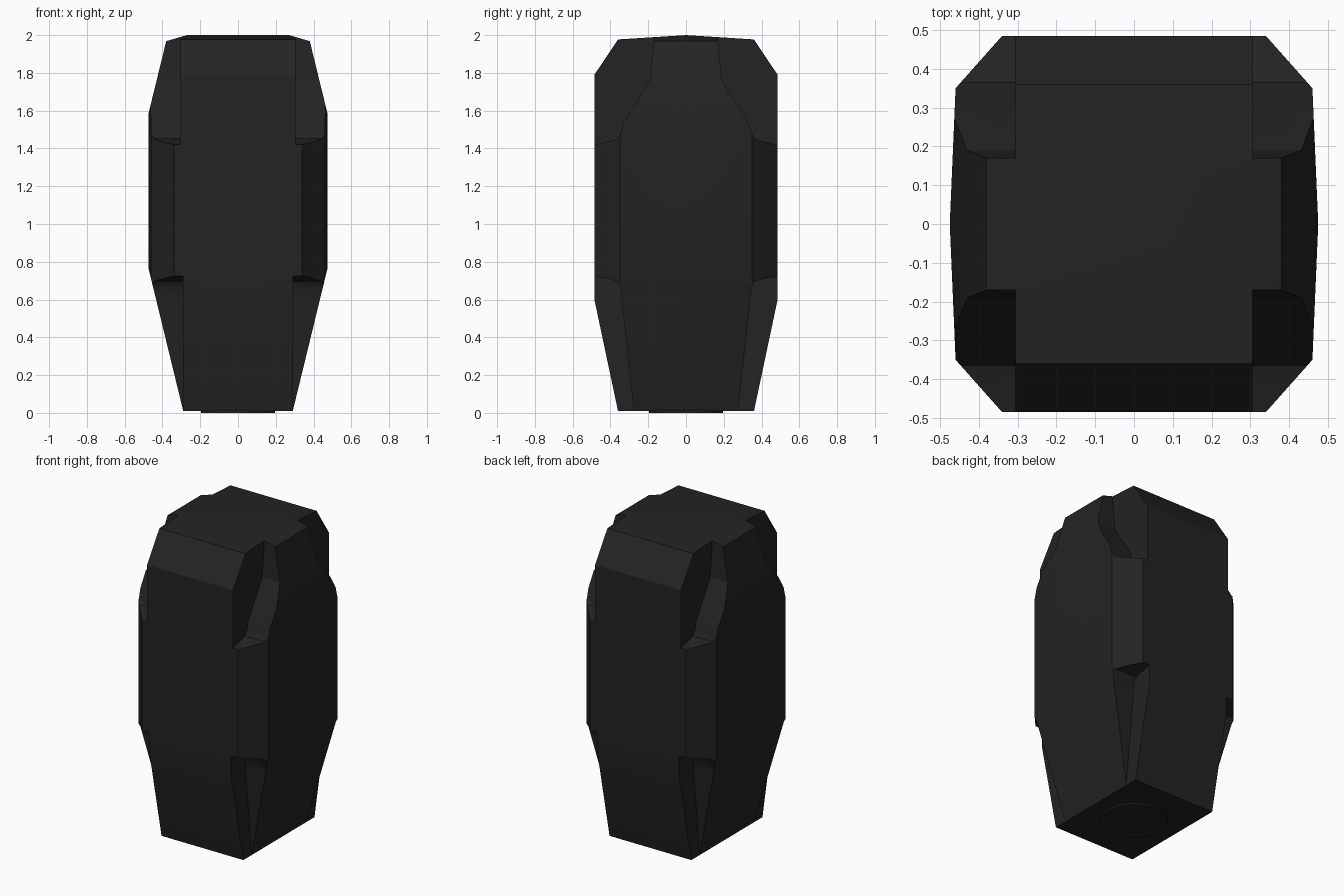
import bpy
import bmesh
from math import radians
from mathutils import Vector

cube = bpy.data.objects.get("Cube")
if cube:
    bpy.data.objects.remove(cube, do_unlink=True)

charcoal = bpy.data.materials.new("charcoal")
charcoal.use_nodes = True
colour = (0.017, 0.017, 0.017, 1)
charcoal.diffuse_color = colour
charcoal.node_tree.nodes["Principled BSDF"].inputs["Base Color"].default_value = colour


def make_object(name, bm):
    bmesh.ops.recalc_face_normals(bm, faces=bm.faces)
    mesh = bpy.data.meshes.new(name)
    bm.to_mesh(mesh)
    bm.free()
    mesh.materials.append(charcoal)
    obj = bpy.data.objects.new(name, mesh)
    bpy.context.collection.objects.link(obj)
    return obj


def prism(name, points, axis, start, end):
    """Extrude a closed profile along x, y or z."""
    bm = bmesh.new()
    verts = []
    for point in points:
        co = list(point)
        co.insert(axis, start)
        verts.append(bm.verts.new(co))
    face = bm.faces.new(verts)
    made = bmesh.ops.extrude_face_region(bm, geom=[face])["geom"]
    shift = Vector((0, 0, 0))
    shift[axis] = end - start
    bmesh.ops.translate(bm, vec=shift, verts=[v for v in made if isinstance(v, bmesh.types.BMVert)])
    return make_object(name, bm)


def mirrored(half):
    """Complete a profile from its right half, listed bottom to top."""
    return half + [(-a, b) for a, b in reversed(half) if a > 0]


def carve(obj, cutter, operation):
    mod = obj.modifiers.new("carve", "BOOLEAN")
    mod.operation = operation
    mod.solver = "EXACT"
    mod.object = cutter
    evaluated = obj.evaluated_get(bpy.context.evaluated_depsgraph_get())
    mesh = bpy.data.meshes.new_from_object(evaluated)
    obj.modifiers.clear()
    obj.data = mesh
    bpy.data.objects.remove(cutter, do_unlink=True)


# Body: the shared volume of front, side and plan outlines
front = mirrored([(0.29, 0.01), (0.475, 0.77), (0.475, 1.58), (0.38, 1.968), (0.27, 2.0)])
side = mirrored([(0.36, 0.01), (0.485, 0.6), (0.485, 1.79), (0.36, 1.977), (0, 2.0)])
plan = mirrored([(0.34, -0.485), (0.46, -0.35), (0.475, 0), (0.46, 0.35), (0.34, 0.485)])

body = prism("body", front, 1, -0.7, 0.7)
carve(body, prism("side_cutter", side, 0, -0.8, 0.8), "INTERSECT")
carve(body, prism("plan_cutter", plan, 2, -0.5, 2.5), "INTERSECT")

# Corner recesses above and below the bevelled middle
upper = [(0.17, 2.2), (0.17, 1.97), (0.19, 1.76), (0.33, 1.54), (0.347, 1.48),
         (0.365, 1.452), (0.4, 1.44), (0.485, 1.42), (0.7, 1.4), (0.7, 2.2)]
lower = [(0.275, -0.1), (0.28, 0.05), (0.34, 0.6), (0.347, 0.665),
         (0.365, 0.695), (0.4, 0.707), (0.485, 0.725), (0.7, 0.74), (0.7, -0.1)]
for inner, profile in ((0.305, upper), (0.29, lower)):
    for sx in (-1, 1):
        for sy in (-1, 1):
            points = [(sy * y, z) for y, z in profile]
            cutter = prism("recess_cutter", points, 0, sx * inner, sx * 0.8)
            carve(body, cutter, "DIFFERENCE")

# Round foot under the body
bm = bmesh.new()
bmesh.ops.create_cone(bm, cap_ends=True, segments=48, radius1=0.195, radius2=0.195, depth=0.02)
bmesh.ops.translate(bm, vec=(0, 0, 0.01), verts=bm.verts)
foot = make_object("foot", bm)

bpy.ops.object.select_all(action="DESELECT")
for obj in (body, foot):
    obj.select_set(True)
bpy.context.view_layer.objects.active = body
bpy.ops.object.shade_smooth_by_angle(angle=radians(25))
